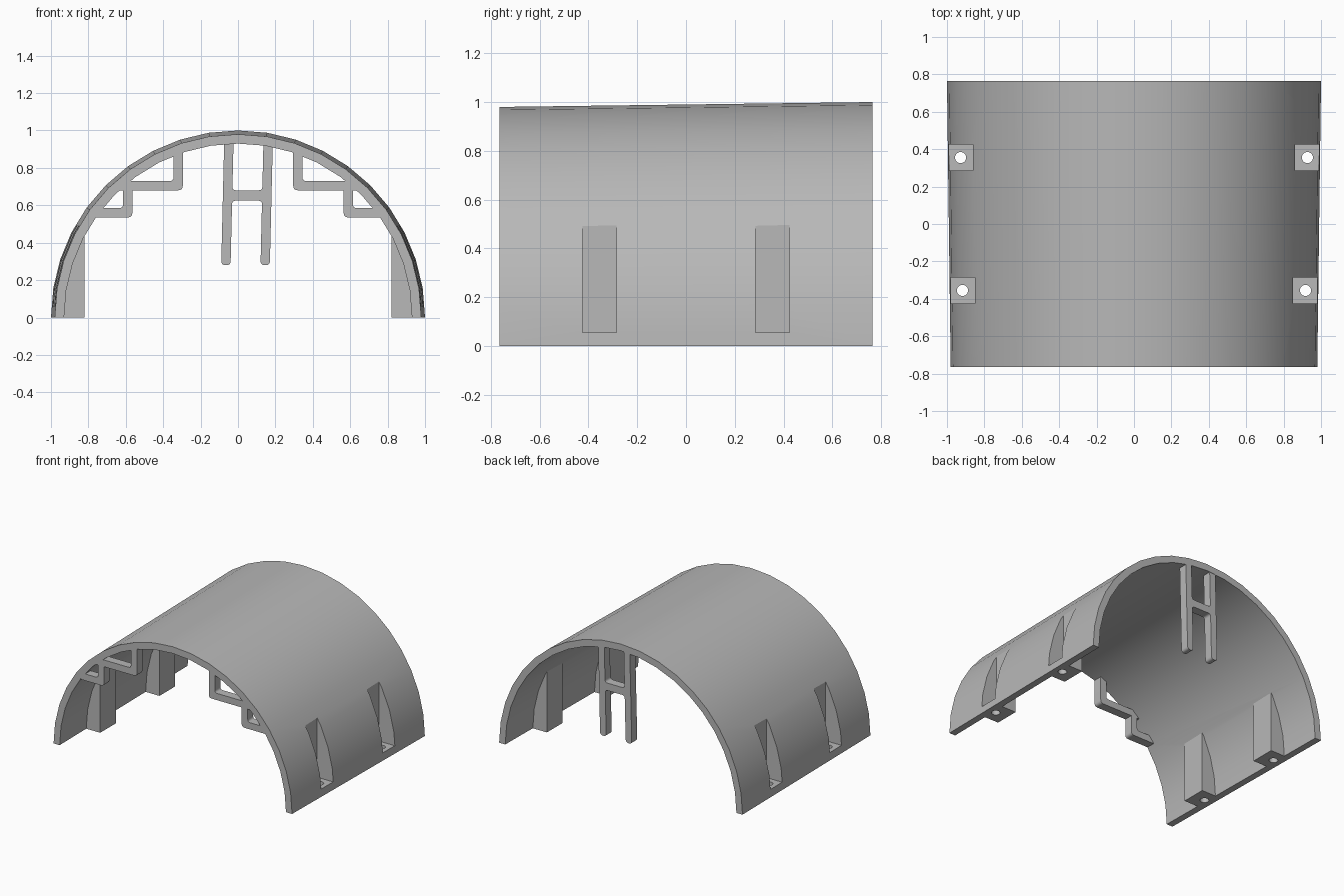
import bpy, bmesh, math
from mathutils import Vector

cube = bpy.data.objects.get("Cube")
if cube:
    bpy.data.objects.remove(cube, do_unlink=True)

HALF = 0.765            # half length of the cover
SEGS = 20               # facets around the half circle
WALL = 0.05
R_FRONT, R_BACK = 0.98, 1.0

grey = bpy.data.materials.new("plain_grey")
grey.use_nodes = True
GREY = (0.48, 0.48, 0.48, 1)
grey.diffuse_color = GREY
grey.node_tree.nodes["Principled BSDF"].inputs["Base Color"].default_value = GREY


def make_object(name, bm):
    bmesh.ops.recalc_face_normals(bm, faces=bm.faces)
    mesh = bpy.data.meshes.new(name)
    bm.to_mesh(mesh)
    bm.free()
    mesh.materials.append(grey)
    obj = bpy.data.objects.new(name, mesh)
    bpy.context.collection.objects.link(obj)
    return obj


def loft(name, front, back, y0, y1):
    """Solid between two matching x-z outlines."""
    bm = bmesh.new()
    a = [bm.verts.new((x, y0, z)) for x, z in front]
    b = [bm.verts.new((x, y1, z)) for x, z in back]
    bm.faces.new(a)
    bm.faces.new(b[::-1])
    for i in range(len(a)):
        j = (i + 1) % len(a)
        bm.faces.new((a[j], a[i], b[i], b[j]))
    return make_object(name, bm)


def arc(r):
    return [(r * math.cos(math.pi * i / SEGS), r * math.sin(math.pi * i / SEGS))
            for i in range(SEGS + 1)]


def rounded(points):
    """Outline whose points may carry a third value, the corner radius."""
    out = []
    for i, p in enumerate(points):
        c = Vector(p[:2])
        if len(p) < 3:
            out.append(tuple(c))
            continue
        prev, nxt = Vector(points[i - 1][:2]), Vector(points[(i + 1) % len(points)][:2])
        a = c + (prev - c).normalized() * p[2]
        b = c + (nxt - c).normalized() * p[2]
        for k in range(5):
            t = k / 4
            out.append(tuple(a * (1 - t) ** 2 + c * (2 * t * (1 - t)) + b * t * t))
    return out


def box(name, x0, x1, y0, y1, z0, z1):
    outline = [(x0, z0), (x1, z0), (x1, z1), (x0, z1)]
    return loft(name, outline, outline, y0, y1)


def boolean(target, tool, operation):
    """Apply a boolean and discard the tool."""
    tool.hide_render = True
    mod = target.modifiers.new("bool", 'BOOLEAN')
    mod.operation, mod.solver, mod.object = operation, 'EXACT', tool
    bpy.context.view_layer.update()
    deps = bpy.context.evaluated_depsgraph_get()
    mesh = bpy.data.meshes.new_from_object(target.evaluated_get(deps))
    target.modifiers.clear()
    target.data = mesh
    bpy.data.objects.remove(tool, do_unlink=True)


# Tapered half-round shell
shell = loft("shell",
             arc(R_FRONT) + arc(R_FRONT - WALL)[::-1],
             arc(R_BACK) + arc(R_BACK - WALL)[::-1], -HALF, HALF)

# Screw bosses inside the wall, each with an open pocket and a screw hole
cutters = []
for y, inner in ((-0.355, 0.82), (0.355, 0.83)):
    for side in (1, -1):
        r = 0.965 + y * 0.013
        curve = [p for p in arc(r)[:SEGS // 2] if p[0] > inner]
        outline = [(inner, 0)] + curve + [(inner, math.sqrt(r * r - inner * inner) - 0.004)]
        outline = [(side * x, z) for x, z in outline]
        boss = loft("boss", outline, outline, y - 0.092, y + 0.092)
        boolean(shell, boss, 'UNION')
        cutters.append(box("pocket_cutter", side * (inner + 0.03), side * 1.1,
                           y - 0.07, y + 0.07, 0.055, 0.7))
        ring = [(side * (inner + 0.097) + 0.03 * math.cos(k * math.tau / 24),
                 y + 0.03 * math.sin(k * math.tau / 24)) for k in range(24)]
        hole = bmesh.new()
        low = hole.faces.new([hole.verts.new((px, py, -0.1)) for px, py in ring])
        ext = bmesh.ops.extrude_face_region(hole, geom=[low])
        bmesh.ops.translate(hole, vec=(0, 0, 0.2),
                            verts=[v for v in ext["geom"] if isinstance(v, bmesh.types.BMVert)])
        cutters.append(make_object("hole_cutter", hole))
for cutter in cutters:
    boolean(shell, cutter, 'DIFFERENCE')

parts = [shell]

# Stepped brackets at the front end
upper = [(0.295, 0.68, 0.025), (0.66, 0.68), (0.615, 0.73), (0.345, 0.73, 0.02),
         (0.345, 0.89), (0.295, 0.91)]
lower = [(0.565, 0.535, 0.025), (0.775, 0.535), (0.74, 0.585), (0.615, 0.585, 0.02),
         (0.615, 0.7), (0.565, 0.7)]
for side, label in ((1, "left"), (-1, "right")):
    for step, shape in (("upper", upper), ("lower", lower)):
        outline = [(side * x, z) for x, z in rounded(shape)]
        parts.append(loft(f"{label}_{step}_bracket", outline, outline,
                          -HALF + 0.0005, -HALF + 0.065))

# Slightly leaning two-legged hanger at the back end
A, B, C, D = -0.082, -0.032, 0.128, 0.178
hanger = [(A, 0.28, 0.022), (B, 0.28, 0.022), (B, 0.625, 0.02), (C, 0.625, 0.02),
          (C, 0.28, 0.022), (D, 0.28, 0.022), (D, 0.955), (C, 0.965),
          (C, 0.68, 0.02), (B, 0.68, 0.02), (B, 0.97), (A, 0.97)]
outline = [(x + (z - 0.6) * 0.024, z) for x, z in rounded(hanger)]
parts.append(loft("hanger", outline, outline, HALF - 0.065, HALF - 0.0005))

# Smooth shading with sharp edges kept
bpy.ops.object.select_all(action='DESELECT')
for part in parts:
    part.select_set(True)
bpy.context.view_layer.objects.active = shell
bpy.ops.object.shade_smooth_by_angle(angle=math.radians(30))
